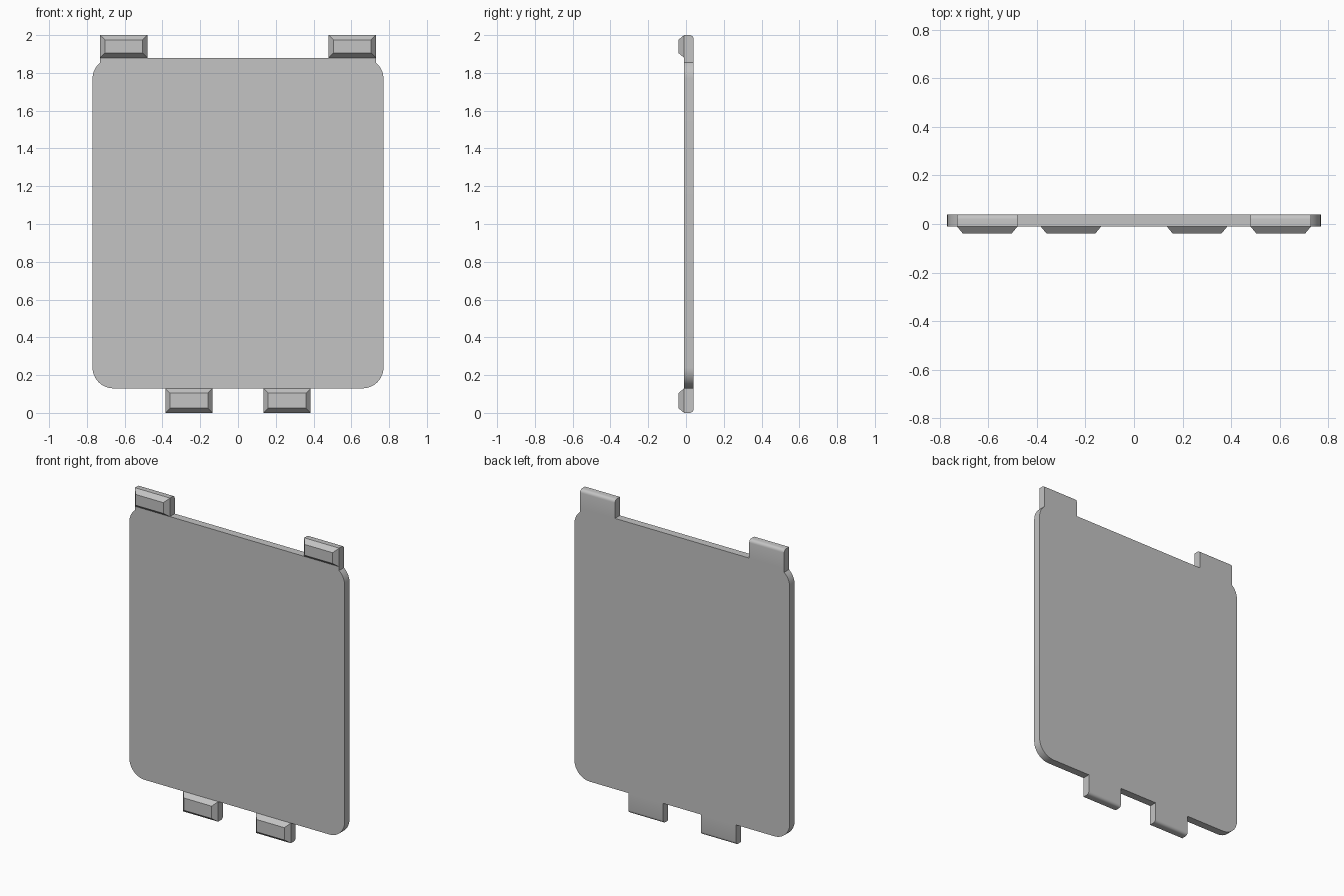
import bpy, bmesh, math

if "Cube" in bpy.data.objects:
    bpy.data.objects.remove(bpy.data.objects["Cube"], do_unlink=True)

# Single grey material
grey = bpy.data.materials.new("plain grey")
grey.use_nodes = True
colour = (0.55, 0.55, 0.55, 1)
grey.diffuse_color = colour
grey.node_tree.nodes["Principled BSDF"].inputs["Base Color"].default_value = colour

HALF_W, BOTTOM, TOP, RADIUS = 0.77, 0.13, 1.88, 0.11
SKIN, BACK, NOSE = -0.01, 0.04, -0.04      # depth planes
TAB_EDGE = 0.73


def finish(name, bm):
    bmesh.ops.recalc_face_normals(bm, faces=bm.faces)
    mesh = bpy.data.meshes.new(name)
    bm.to_mesh(mesh)
    bm.free()
    mesh.materials.append(grey)
    obj = bpy.data.objects.new(name, mesh)
    bpy.context.collection.objects.link(obj)
    bpy.ops.object.select_all(action='DESELECT')
    obj.select_set(True)
    bpy.context.view_layer.objects.active = obj
    bpy.ops.object.shade_smooth_by_angle(angle=math.radians(35))
    return obj


def arc(z_centre, start):
    cx = HALF_W - RADIUS
    angles = [math.radians(start + 90 * i / 12) for i in range(13)]
    return [(cx + RADIUS * math.cos(a), z_centre + RADIUS * math.sin(a)) for a in angles]


# Door panel: rounded corners, with the top ones filled in behind the tabs
upper = [p for p in arc(TOP - RADIUS, 0) if p[0] > TAB_EDGE]
rise = math.sqrt(RADIUS ** 2 - (TAB_EDGE - HALF_W + RADIUS) ** 2)
upper += [(TAB_EDGE, TOP - RADIUS + rise), (TAB_EDGE, TOP)]
right_half = arc(BOTTOM + RADIUS, -90) + upper
outline = right_half + [(-x, z) for x, z in reversed(right_half)]
bm = bmesh.new()
face = bm.faces.new([bm.verts.new((x, SKIN, z)) for x, z in outline])
ext = bmesh.ops.extrude_face_region(bm, geom=[face])
bmesh.ops.translate(bm, vec=(0, BACK - SKIN, 0),
                    verts=[v for v in ext["geom"] if isinstance(v, bmesh.types.BMVert)])
finish("panel", bm)


# Tab: flat block with a chamfered nose and a rounded outer back edge
def tab(name, x0, x1, z0, z1, outer_z):
    bm = bmesh.new()
    inset = 0.025
    rings = []
    for y, d in ((BACK, 0), (SKIN, 0), (NOSE, inset)):
        rings.append([bm.verts.new((x, y, z)) for x, z in
                      ((x0 + d, z0 + d), (x1 - d, z0 + d), (x1 - d, z1 - d), (x0 + d, z1 - d))])
    bm.faces.new(rings[0])
    bm.faces.new(rings[-1])
    for a, b in zip(rings, rings[1:]):
        for i in range(4):
            j = (i + 1) % 4
            bm.faces.new((a[i], a[j], b[j], b[i]))
    edge = [e for e in bm.edges
            if all(v.co.y > BACK - 0.001 and abs(v.co.z - outer_z) < 0.001 for v in e.verts)]
    bmesh.ops.bevel(bm, geom=edge, offset=0.02, segments=4, profile=0.5, affect='EDGES')
    finish(name, bm)


for side, s in (("left", 1), ("right", -1)):
    for place, a, b, z0, z1, outer in (("top", 0.48, TAB_EDGE, TOP, 2, 2),
                                       ("bottom", 0.135, 0.385, 0, BOTTOM, 0)):
        x0, x1 = sorted((s * a, s * b))
        tab(f"{side}_{place}_tab", x0, x1, z0, z1, outer)
